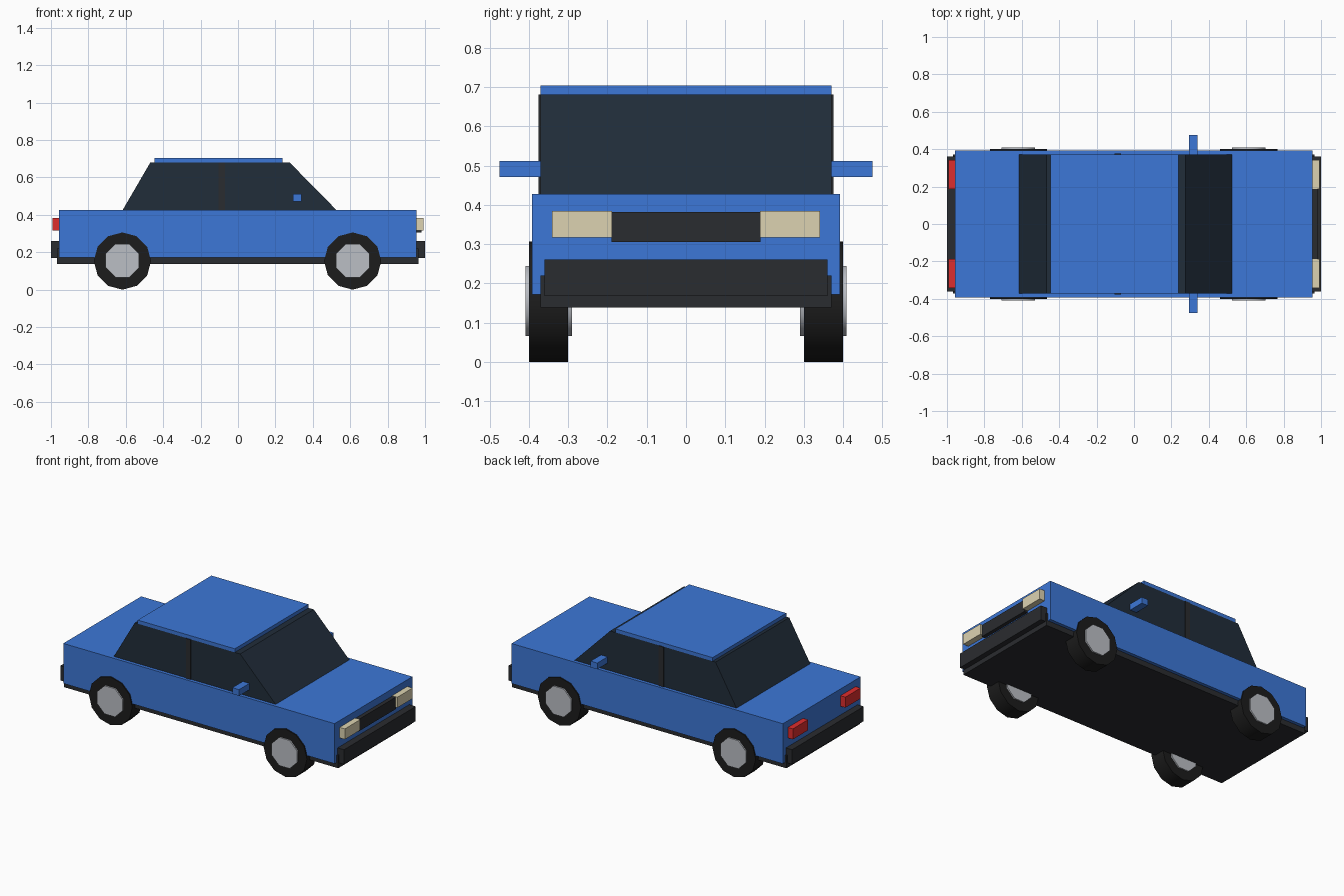
import bpy, bmesh, math
from mathutils import Matrix

if "Cube" in bpy.data.objects:
    bpy.data.objects.remove(bpy.data.objects["Cube"])


def mat(name, r, g, b):
    m = bpy.data.materials.new(name)
    m.diffuse_color = (r, g, b, 1)
    m.use_nodes = True
    m.node_tree.nodes["Principled BSDF"].inputs["Base Color"].default_value = m.diffuse_color
    return m


BLUE = mat("blue_paint", 0.046, 0.185, 0.68)
GLASS = mat("dark_glass", 0.015, 0.026, 0.042)
TRIM = mat("black_trim", 0.023, 0.025, 0.029)
RUBBER = mat("rubber", 0.012, 0.012, 0.012)
STEEL = mat("steel", 0.50, 0.52, 0.56)
CREAM = mat("cream_lens", 0.72, 0.65, 0.44)
RED = mat("red_lens", 0.73, 0.026, 0.026)


def finish(bm, name, material):
    bmesh.ops.recalc_face_normals(bm, faces=bm.faces)
    me = bpy.data.meshes.new(name)
    bm.to_mesh(me)
    bm.free()
    me.materials.append(material)
    ob = bpy.data.objects.new(name, me)
    bpy.context.collection.objects.link(ob)
    return ob


def prism(name, profile, y0, y1, material):
    """Extrude an x-z profile from y0 to y1."""
    bm = bmesh.new()
    face = bm.faces.new([bm.verts.new((x, y0, z)) for x, z in profile])
    ext = bmesh.ops.extrude_face_region(bm, geom=[face])
    verts = [v for v in ext["geom"] if isinstance(v, bmesh.types.BMVert)]
    bmesh.ops.translate(bm, verts=verts, vec=(0, y1 - y0, 0))
    return finish(bm, name, material)


def box(name, x0, x1, y0, y1, z0, z1, material):
    return prism(name, [(x0, z0), (x1, z0), (x1, z1), (x0, z1)], y0, y1, material)


def disc(name, x, y, z, radius, width, sides, turn, material):
    """Cylinder with its axle along y."""
    bm = bmesh.new()
    bmesh.ops.create_cone(bm, cap_ends=True, segments=sides,
                          radius1=radius, radius2=radius, depth=width)
    bm.transform(Matrix.Translation((x, y, z)) @ Matrix.Rotation(turn, 4, 'Y')
                 @ Matrix.Rotation(math.pi / 2, 4, 'X'))
    ob = finish(bm, name, material)
    bpy.ops.object.select_all(action='DESELECT')
    bpy.context.view_layer.objects.active = ob
    ob.select_set(True)
    bpy.ops.object.shade_smooth_by_angle(angle=math.radians(50))
    return ob


# Body, underside, cabin and roof
box("body", -0.957, 0.955, -0.392, 0.392, 0.172, 0.427, BLUE)
box("underside", -0.968, 0.966, -0.371, 0.371, 0.138, 0.22, TRIM)
prism("cabin_glass", [(-0.62, 0.42), (0.532, 0.42), (0.275, 0.681), (-0.468, 0.681)],
      -0.371, 0.371, GLASS)
box("roof", -0.447, 0.237, -0.371, 0.371, 0.681, 0.704, BLUE)

# Grille and bumpers
box("grille", 0.945, 0.98, -0.19, 0.19, 0.305, 0.381, TRIM)
box("front_bumper", 0.945, 1.0, -0.361, 0.361, 0.168, 0.261, TRIM)
box("rear_bumper", -1.0, -0.945, -0.361, 0.361, 0.168, 0.261, TRIM)

for s, side in ((-1, "right"), (1, "left")):
    # Lamps, door pillars and mirrors
    box("headlight_" + side, 0.945, 0.992, s * 0.188, s * 0.341, 0.317, 0.384, CREAM)
    box("taillight_" + side, -0.992, -0.945, s * 0.188, s * 0.341, 0.317, 0.384, RED)
    box("door_pillar_" + side, -0.105, -0.07, s * 0.36, s * 0.376, 0.427, 0.681, TRIM)
    box("mirror_" + side, 0.293, 0.34, s * 0.366, s * 0.475, 0.471, 0.511, BLUE)
    # Tyres and hubs
    for x, end in ((-0.618, "rear"), (0.613, "front")):
        disc(f"tyre_{end}_{side}", x, s * 0.35, 0.153, 0.153, 0.10, 12, 0, RUBBER)
        disc(f"hub_{end}_{side}", x, s * 0.35, 0.155, 0.097, 0.118, 8,
             math.pi / 8, STEEL)
